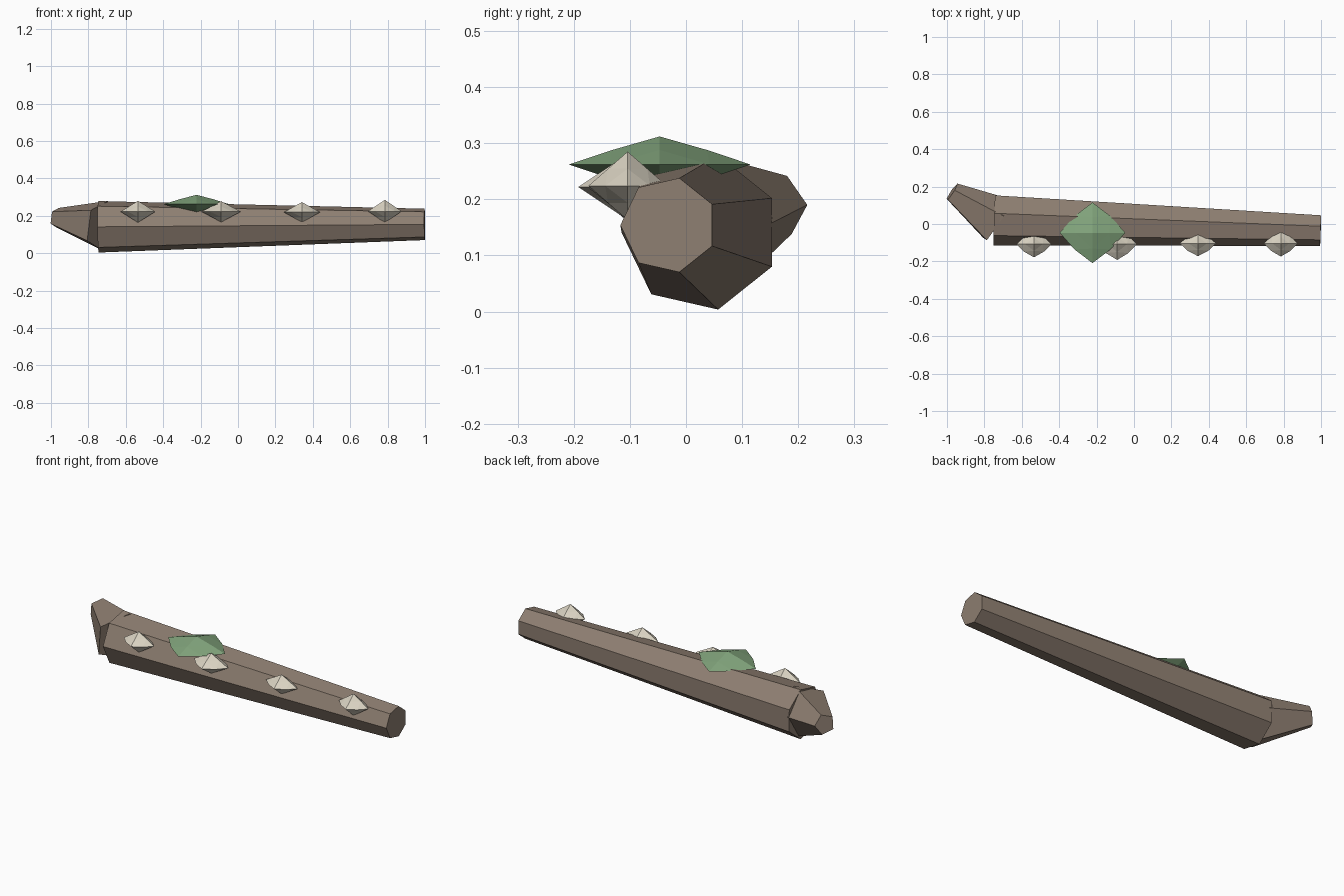
import bpy, bmesh, math
from mathutils import Vector

if "Cube" in bpy.data.objects:
    bpy.data.objects.remove(bpy.data.objects["Cube"])


def material(name, color):
    m = bpy.data.materials.new(name)
    m.diffuse_color = (*color, 1)
    m.use_nodes = True
    m.node_tree.nodes["Principled BSDF"].inputs["Base Color"].default_value = m.diffuse_color
    return m


BARK = material("bark", (0.27, 0.21, 0.165))
CREAM = material("cream", (0.70, 0.65, 0.54))
GREEN = material("moss_green", (0.22, 0.37, 0.20))


def finish(bm, name, mat):
    bmesh.ops.recalc_face_normals(bm, faces=bm.faces)
    me = bpy.data.meshes.new(name)
    bm.to_mesh(me)
    bm.free()
    me.materials.append(mat)
    ob = bpy.data.objects.new(name, me)
    bpy.context.collection.objects.link(ob)
    return ob


def tapered(name, a, b, ra, rb, sides, u, start, mat):
    """Tapered faceted limb from a to b; u is the sideways zero-angle direction."""
    a, b, u = Vector(a), Vector(b), Vector(u)
    axis = (b - a).normalized()
    u = (u - axis * u.dot(axis)).normalized()
    v = u.cross(axis)
    if v.z < 0:
        v = -v
    bm = bmesh.new()
    rings = []
    for c, r in ((a, ra), (b, rb)):
        ring = []
        for i in range(sides):
            t = start + 2 * math.pi * i / sides
            ring.append(bm.verts.new(c + r * (math.cos(t) * u + math.sin(t) * v)))
        rings.append(ring)
        bm.faces.new(ring)
    for i in range(sides):
        j = (i + 1) % sides
        bm.faces.new((rings[0][i], rings[0][j], rings[1][j], rings[1][i]))
    return finish(bm, name, mat)


def lump(name, center, radii, mat, flat=0.57, upright=0.50):
    """Squashed octahedron with every edge split once and its midpoints nudged."""
    axes = [Vector((1, 0, 0)), Vector((0, 1, 0)), Vector((0, 0, 1))]
    bm = bmesh.new()
    for sx in (1, -1):
        for sy in (1, -1):
            for sz in (1, -1):
                x, y, z = axes[0] * sx, axes[1] * sy, axes[2] * sz
                xy, yz, zx = (x + y) * flat, (y + z) * upright, (z + x) * upright
                for tri in ((x, xy, zx), (y, yz, xy), (z, zx, yz), (xy, yz, zx)):
                    bm.faces.new([bm.verts.new(p) for p in tri])
    bmesh.ops.remove_doubles(bm, verts=bm.verts, dist=1e-4)
    for vert in bm.verts:
        vert.co = Vector(c + p * r for c, p, r in zip(center, vert.co, radii))
    return finish(bm, name, mat)


# Fallen trunk: seven sides, tapering towards +x
tapered("log", (-0.747, 0.026, 0.141), (0.998, -0.031, 0.154),
        0.141, 0.086, 7, (0, 1, 0), math.pi / 7, BARK)

# Broken branch stub at the thick end
tapered("branch_stub", (-0.735, 0.015, 0.148), (-0.974, 0.170, 0.190),
        0.140, 0.055, 5, (0.54, 0.84, 0), 0, BARK)

# Row of shelf fungi along the front: x, y, z and radii
fungi = [(-0.535, -0.108, 0.222, 0.093, 0.070, 0.058),
         (-0.090, -0.108, 0.222, 0.105, 0.084, 0.056),
         (0.342, -0.104, 0.219, 0.097, 0.068, 0.054),
         (0.785, -0.104, 0.224, 0.090, 0.070, 0.061)]
for i, f in enumerate(fungi):
    lump(f"shelf_fungus_{i + 1}", f[:3], f[3:], CREAM)

# Moss patch on top
lump("moss_patch", (-0.222, -0.047, 0.262), (0.175, 0.162, 0.050), GREEN, 0.55, 0.52)
